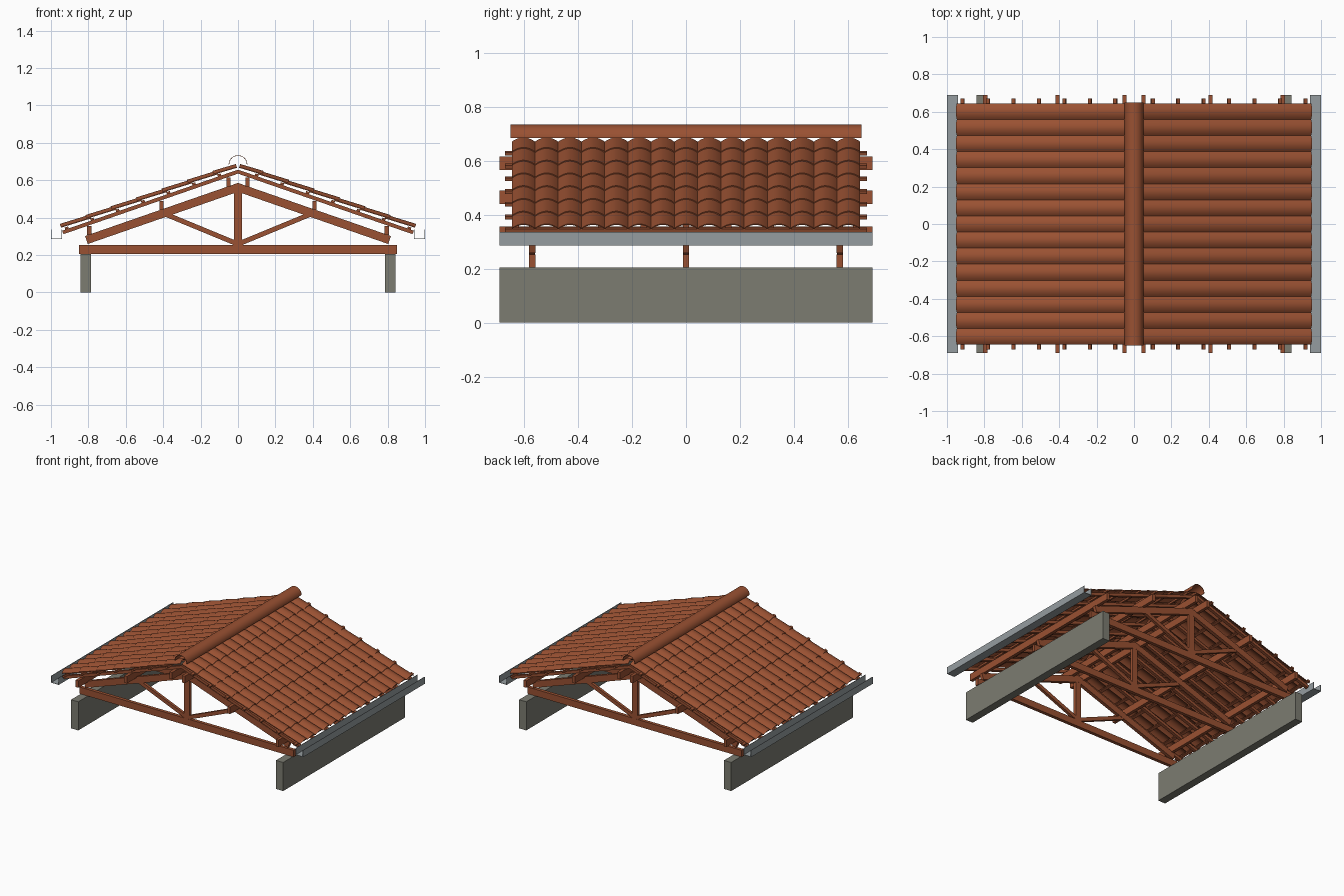
import bpy, bmesh, math
from mathutils import Vector

if "Cube" in bpy.data.objects:
    bpy.data.objects.remove(bpy.data.objects["Cube"], do_unlink=True)


def material(name, rgb):
    m = bpy.data.materials.new(name)
    m.use_nodes = True
    m.diffuse_color = (*rgb, 1)
    m.node_tree.nodes["Principled BSDF"].inputs["Base Color"].default_value = (*rgb, 1)
    return m


WOOD = material("red brown timber", (0.32, 0.082, 0.032))
TILE = material("terracotta", (0.32, 0.082, 0.032))
WALL = material("grey plaster", (0.20, 0.20, 0.165))
METAL = material("gutter grey", (0.30, 0.335, 0.35))

SLOPE = 0.347
ANGLE = math.atan(SLOPE)
LENGTH = math.hypot(1, SLOPE)


def finish(name, bm, mat, smooth=False):
    bmesh.ops.recalc_face_normals(bm, faces=bm.faces)
    mesh = bpy.data.meshes.new(name)
    bm.to_mesh(mesh)
    bm.free()
    mesh.materials.append(mat)
    obj = bpy.data.objects.new(name, mesh)
    bpy.context.collection.objects.link(obj)
    if smooth:
        bpy.ops.object.select_all(action="DESELECT")
        obj.select_set(True)
        bpy.context.view_layer.objects.active = obj
        bpy.ops.object.shade_smooth_by_angle(angle=math.radians(40))
    return obj


def prism(name, outline, y0, y1, mat, smooth=False):
    """Extrude an (x, z) outline from y0 to y1."""
    bm = bmesh.new()
    face = bm.faces.new([bm.verts.new((x, y0, z)) for x, z in outline])
    ext = bmesh.ops.extrude_face_region(bm, geom=[face])
    verts = [g for g in ext["geom"] if isinstance(g, bmesh.types.BMVert)]
    bmesh.ops.translate(bm, verts=verts, vec=(0, y1 - y0, 0))
    return finish(name, bm, mat, smooth)


def box(name, x0, x1, z0, z1, y0, y1, mat):
    return prism(name, [(x0, z0), (x1, z0), (x1, z1), (x0, z1)], y0, y1, mat)


def bar(name, p, q, depth, y, width, mat=WOOD):
    """Straight timber from p to q in the (x, z) plane, square cut ends."""
    p, q = Vector(p), Vector(q)
    d = (q - p).normalized()
    n = Vector((-d.y, d.x)) * depth / 2
    return prism(name, [p - n, q - n, q + n, p + n], y - width / 2, y + width / 2, mat)


def pitched(name, side, x_end, top, depth, y, width):
    """Timber following the roof pitch, plumb cut at the ridge, square cut at the eave."""
    dz = depth * LENGTH
    dx = depth * math.sin(ANGLE)
    xb = x_end - dx
    pts = [(0, top), (x_end, top - SLOPE * x_end),
           (xb, top - dz - SLOPE * xb), (0, top - dz)]
    return prism(name, [(side * x, z) for x, z in pts], y - width / 2, y + width / 2, WOOD)


SIDES = ((1, "left"), (-1, "right"))

# Trusses
for i, y in enumerate((-0.57, 0, 0.57), 1):
    box(f"tie_beam_{i}", -0.85, 0.85, 0.205, 0.253, y - 0.012, y + 0.012, WOOD)
    box(f"king_post_{i}", -0.022, 0.022, 0.253, 0.575, y - 0.011, y + 0.011, WOOD)
    for s, label in SIDES:
        pitched(f"top_chord_{label}_{i}", s, 0.818, 0.585, 0.045, y, 0.024)
        bar(f"strut_{label}_{i}", (s * 0.01, 0.262), (s * 0.405, 0.425), 0.026, y, 0.02)


def tile_height(t):
    """Round barrel with a narrow hollow beside it."""
    return 0.017 * abs(math.sin(math.pi * t)) ** 0.85


def tile_course(name, side, x_low, x_high):
    """One row of curved tiles, tilted a little so that it laps the row below."""
    count, steps, half, thick = 15, 10, 0.645, 0.004
    bm = bmesh.new()
    rows = []
    for x, lift in ((x_low, 0.006), (x_high, 0.0)):
        for down in (0, thick):
            row = []
            for k in range(count * steps + 1):
                h = tile_height(k / steps) + lift + thick - down
                px = x + h * math.sin(ANGLE)
                pz = 0.668 - SLOPE * x + h * math.cos(ANGLE)
                py = -half + 2 * half * k / (count * steps)
                row.append(bm.verts.new((side * px, py, pz)))
            rows.append(row)
    low_top, low_under, high_top, high_under = rows
    loop = (low_top, high_top, high_under, low_under)
    for a, b in zip(loop, loop[1:] + loop[:1]):
        for k in range(count * steps):
            bm.faces.new((a[k], a[k + 1], b[k + 1], b[k]))
    for k in (0, -1):
        bm.faces.new([row[k] for row in loop])
    return finish(name, bm, TILE, True)


for s, label in SIDES:
    # Supporting walls
    box(f"wall_{label}", s * 0.785, s * 0.842, 0, 0.205, -0.69, 0.69, WALL)

    # Purlins resting on the trusses
    for i, x in enumerate((0.05, 0.41, 0.795), 1):
        z = 0.582 - SLOPE * x
        box(f"purlin_{label}_{i}", s * (x - 0.011), s * (x + 0.011),
            z, z + 0.05, -0.69, 0.69, WOOD)

    # Rafters
    for i in range(9):
        pitched(f"rafter_{label}_{i + 1}", s, 0.94, 0.656, 0.02, -0.63 + i * 0.1575, 0.022)

    # Battens and tile courses
    for i in range(7):
        x = 0.1 + i * 0.136
        z = 0.662 - SLOPE * x
        bar(f"batten_{label}_{i + 1}", (s * (x - 0.009), z + SLOPE * 0.009),
            (s * (x + 0.009), z - SLOPE * 0.009), 0.012, 0, 1.34)
        tile_course(f"tile_course_{label}_{i + 1}", s, 0.128 + i * 0.136,
                    max(0.005, i * 0.136 - 0.03))

    # Gutter channel
    t = 0.003
    u = [(0.94, 0.335), (0.94, 0.285), (1, 0.285), (1, 0.335),
         (1 - t, 0.335), (1 - t, 0.285 + t), (0.94 + t, 0.285 + t), (0.94 + t, 0.335)]
    prism(f"gutter_{label}", [(s * x, z) for x, z in u], -0.69, 0.69, METAL)

# Ridge cap
arc = [math.pi * k / 20 for k in range(21)]
cap = [(r * math.cos(a), 0.683 + r * math.sin(a))
       for r, angles in ((0.05, arc), (0.047, arc[::-1])) for a in angles]
prism("ridge_cap", cap, -0.65, 0.65, TILE, True)
